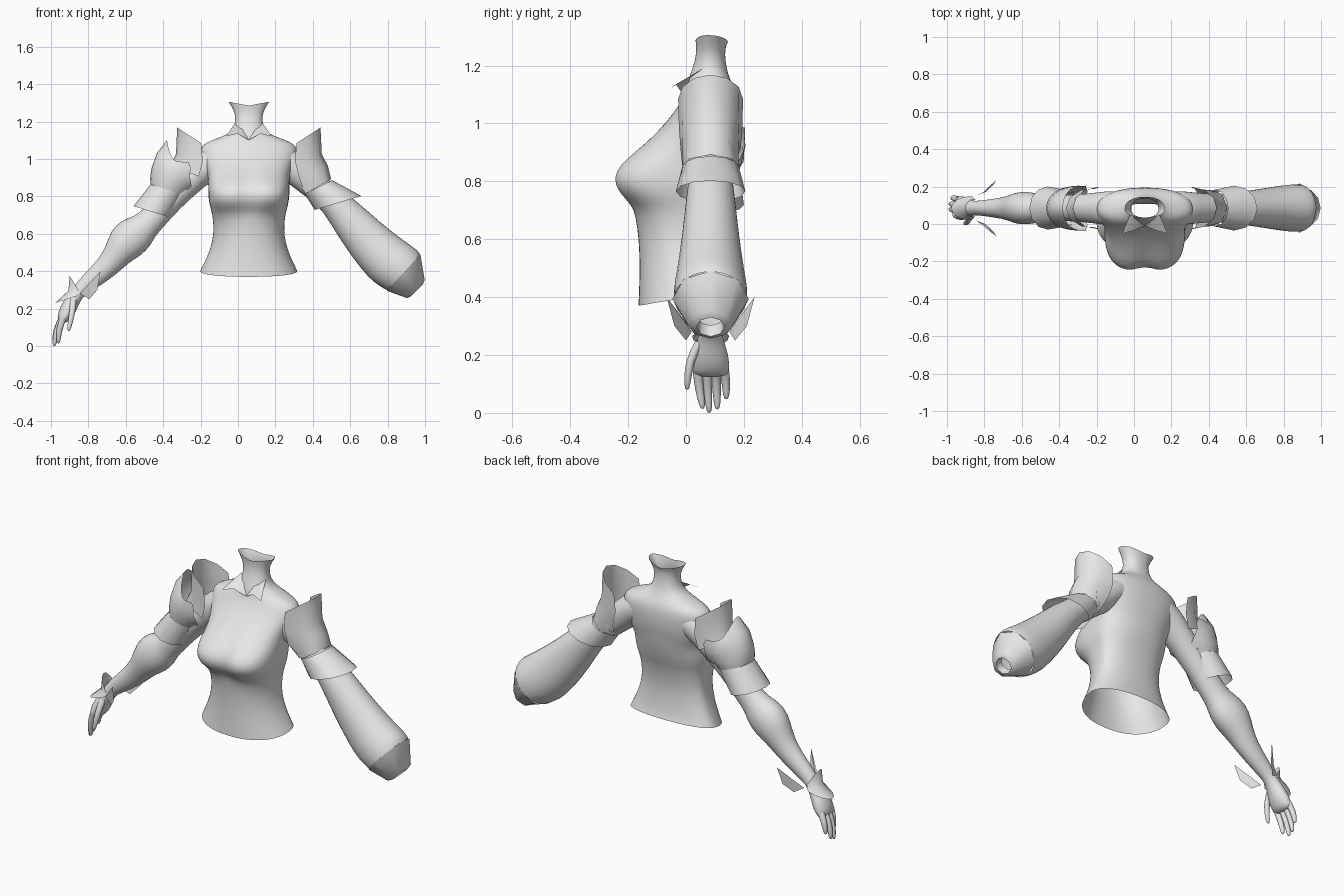
import bpy, bmesh, math

CX, CY = 0.058, 0.085          # body centre line and arm depth
grey = bpy.data.materials.new("light_grey")
grey.diffuse_color = (0.8, 0.8, 0.8, 1)


def finish(name, bm, subdiv=0, angle=50):
    bmesh.ops.recalc_face_normals(bm, faces=bm.faces)
    me = bpy.data.meshes.new(name)
    bm.to_mesh(me)
    bm.free()
    me.materials.append(grey)
    ob = bpy.data.objects.new(name, me)
    bpy.context.collection.objects.link(ob)
    if subdiv:
        mod = ob.modifiers.new("smooth", 'SUBSURF')
        mod.levels = mod.render_levels = subdiv
        for p in me.polygons:
            p.use_smooth = True
    else:
        bpy.ops.object.select_all(action='DESELECT')
        ob.select_set(True)
        bpy.context.view_layer.objects.active = ob
        bpy.ops.object.shade_smooth_by_angle(angle=math.radians(angle))
    return ob


def loft(name, rings, closed=True, cap=False, subdiv=0):
    bm = bmesh.new()
    rows = [[bm.verts.new(p) for p in r] for r in rings]
    n = len(rows[0])
    for a, b in zip(rows, rows[1:]):
        for i in range(n if closed else n - 1):
            j = (i + 1) % n
            bm.faces.new((a[i], a[j], b[j], b[i]))
    if cap:
        bm.faces.new(rows[-1])
    return finish(name, bm, subdiv)


def ring(x, z, ux, uz, hy, y=CY, n=16):
    pts = []
    for i in range(n):
        t = 2 * math.pi * i / n
        c, s = math.cos(t), math.sin(t)
        pts.append((x + ux * c, y + hy * s, z + uz * c))
    return pts


def arc(x, z, ux, uz, hy, half, n=16, px=1, pz=1):
    # part of a ring, centred on its outer side; powers sharpen the peak
    pts = []
    for i in range(n + 1):
        t = math.radians(half) * (2 * i / n - 1)
        c, s = math.cos(t), math.sin(t)
        cx, cz = (math.copysign(abs(c) ** p, c) for p in (px, pz))
        pts.append((x + ux * cx, CY + hy * s, z + uz * cz))
    return pts


def plate(name, pts):
    bm = bmesh.new()
    bm.faces.new([bm.verts.new(p) for p in pts])
    bmesh.ops.triangulate(bm, faces=bm.faces)
    return finish(name, bm)


# torso and neck: height, half width, front, back, squareness, cleft, tilt
torso = [
    (0.37, .26, -.165, .13, .9, 0, .05), (0.41, .243, -.163, .12, .9, 0, .04),
    (0.50, .207, -.16, .11, .9, 0, .02), (0.60, .187, -.163, .105, .9, 0, 0),
    (0.68, .192, -.175, .12, .85, 0, 0), (0.72, .2, -.193, .13, .75, .01, 0),
    (0.76, .212, -.237, .145, .62, .02, 0), (0.81, .218, -.258, .16, .6, .03, 0),
    (0.86, .217, -.232, .172, .65, .025, 0), (0.91, .22, -.17, .18, .72, .015, 0),
    (0.95, .232, -.123, .19, .8, .005, 0),
    (1.00, .25, -.072, .195, .9, 0, 0), (1.05, .262, -.033, .195, .95, 0, 0),
    (1.085, .24, -.012, .188, .95, 0, 0), (1.11, .17, -.003, .175, 1, 0, 0),
    (1.135, .105, .002, .16, 1, 0, 0), (1.17, .078, .015, .145, 1, 0, 0),
    (1.22, .07, .033, .135, 1, 0, 0), (1.26, .08, .036, .135, 1, 0, 0),
    (1.285, .108, .033, .145, 1, 0, -.005)]
rings = []
for z, w, yf, yb, e, dip, tilt in torso:
    mid = 0.078 if z > 0.9 else 0.02
    pts = []
    for i in range(40):
        t = 2 * math.pi * i / 40
        c, s = math.cos(t), math.sin(t)
        k = e if s < 0 else 0.88
        x = w * math.copysign(abs(c) ** k, c)
        y = mid + ((mid - yf) if s < 0 else (yb - mid)) * math.copysign(abs(s) ** k, s)
        if s < 0:
            y += dip * math.exp(-(x / 0.03) ** 2)
        zz = z + tilt * (y - yf) / (yb - yf)
        if z > 1.28:
            zz += 0.022 * abs(c)       # raised corners of the neck rim
        pts.append((CX + x, y, zz))
    rings.append(pts)
loft("torso", rings, subdiv=1)

# collar flaps
for s, side in ((-1, "right"), (1, "left")):
    pts = [(.075, .06, 1.19), (.122, -.052, 1.122), (.06, -.035, 1.135), (.0, -.01, 1.1),
           (.03, .02, 1.16)]
    plate(side + "_collar_flap", [(CX + s * x, y, z) for x, y, z in pts])

# left arm with wide sleeve
loft("left_sleeve", [ring(*r) for r in [
    (.21, 1.01, .035, .07, .092), (.26, .985, .05, .075, .093), (.35, .905, .053, .058, .082),
    (.45, .82, .06, .045, .074), (.53, .765, .08, .035, .084),
    (.655, .61, .108, .05, .1), (.78, .48, .12, .076, .121),
    (.845, .425, .12, .09, .131), (.885, .393, .09, .097, .128)]], subdiv=1)

# sleeve end cap with a small recessed opening
loft("left_sleeve_end", [ring(*r, n=8) for r in [
    (.885, .393, .09, .097, .132), (.95, .305, .048, .048, .078),
    (.955, .297, .033, .033, .048), (.925, .33, .028, .028, .042)]])

# right arm, elbow puff and palm
loft("right_arm", [ring(*r) for r in [
    (-.09, 1.01, -.035, .07, .092), (-.145, .985, -.05, .075, .093),
    (-.235, .905, -.052, .056, .08), (-.36, .785, -.05, .05, .07),
    (-.455, .68, -.052, .05, .066), (-.505, .635, -.058, .055, .07),
    (-.545, .605, -.08, .07, .086), (-.6, .55, -.083, .068, .092),
    (-.645, .49, -.062, .044, .076), (-.695, .425, -.053, .037, .058),
    (-.785, .35, -.04, .035, .046), (-.855, .29, -.033, .018, .036),
    (-.885, .245, -.04, .01, .048), (-.912, .19, -.045, .01, .066),
    (-.932, .145, -.036, .008, .066), (-.942, .125, -.018, .004, .055)]], cap=True, subdiv=1)

# fingers and thumb: base, knuckle, tip
digits = {
    "index_finger": [(-.935, .04, .15), (-.958, .045, .085), (-.96, .057, .022)],
    "middle_finger": [(-.94, .073, .15), (-.972, .075, .08), (-.982, .08, .008)],
    "ring_finger": [(-.94, .102, .15), (-.975, .106, .085), (-.982, .108, .02)],
    "little_finger": [(-.935, .13, .16), (-.965, .139, .105), (-.972, .139, .055)],
    "thumb": [(-.88, .05, .25), (-.885, .01, .18), (-.905, .004, .088)]}
for name, (a, b, c) in digits.items():
    rows = []
    for p, r in ((a, .019), (b, .017), (c, .012)):
        rows.append(ring(p[0], p[2], -r, r * .3, r, p[1], 8))
    rows.append(ring(c[0] - .002, c[2] - .008, -.004, .001, .004, c[1], 8))
    loft(name, rows, cap=True, subdiv=1)

# flared shoulder guards on both sides
for s, side in ((1, "left"), (-1, "right")):
    rows = [(.255, 1.085, .128, .083, .112, 90), (.258, .99, .132, .035, .11, 95),
            (.29, .915, .132, .05, .105, 100), (.365, .85, .075, .042, .098, 150)]
    if s < 0:
        rows = rows[:3]
    loft(side + "_shoulder_guard",
         [arc(CX + s * x, z, s * ux, uz, hy, h, 6) for x, z, ux, uz, hy, h in rows],
         closed=False)

# left upper arm cuff
loft("left_arm_cuff", [ring(*r, n=12) for r in [
    (.43, .85, .073, .037, .098), (.535, .765, .125, .037, .12)]])

# right pauldron with a peaked upper edge, and its cuff
loft("right_pauldron", [arc(*r) for r in [
    (-.265, .985, -.115, .115, .118, 90, 16, .7, 4),
    (-.275, .955, -.158, .078, .12, 95, 16, .8, 2),
    (-.30, .92, -.163, .03, .12, 105), (-.335, .87, -.135, .025, .115, 130),
    (-.375, .835, -.092, .03, .1, 180)]], closed=False)
loft("right_arm_cuff", [ring(*r, n=12) for r in [
    (-.375, .835, -.092, .03, .1), (-.462, .718, -.097, .03, .115)]])

# wrist guard and the two wing blades beside it
loft("wrist_guard", [arc(*r, n=8) for r in [
    (-.855, .30, -.045, .075, .047, 90), (-.862, .285, -.045, .01, .047, 110),
    (-.868, .265, -.11, -.035, .064, 90)]], closed=False)
for s, side in ((1, "front"), (-1, "back")):
    pts = [(-.735, -.152, .40), (-.752, -.125, .30), (-.795, -.085, .25),
           (-.845, -.065, .28), (-.805, -.085, .312)]
    plate(side + "_wrist_blade", [(x, CY + s * y, z) for x, y, z in pts])
